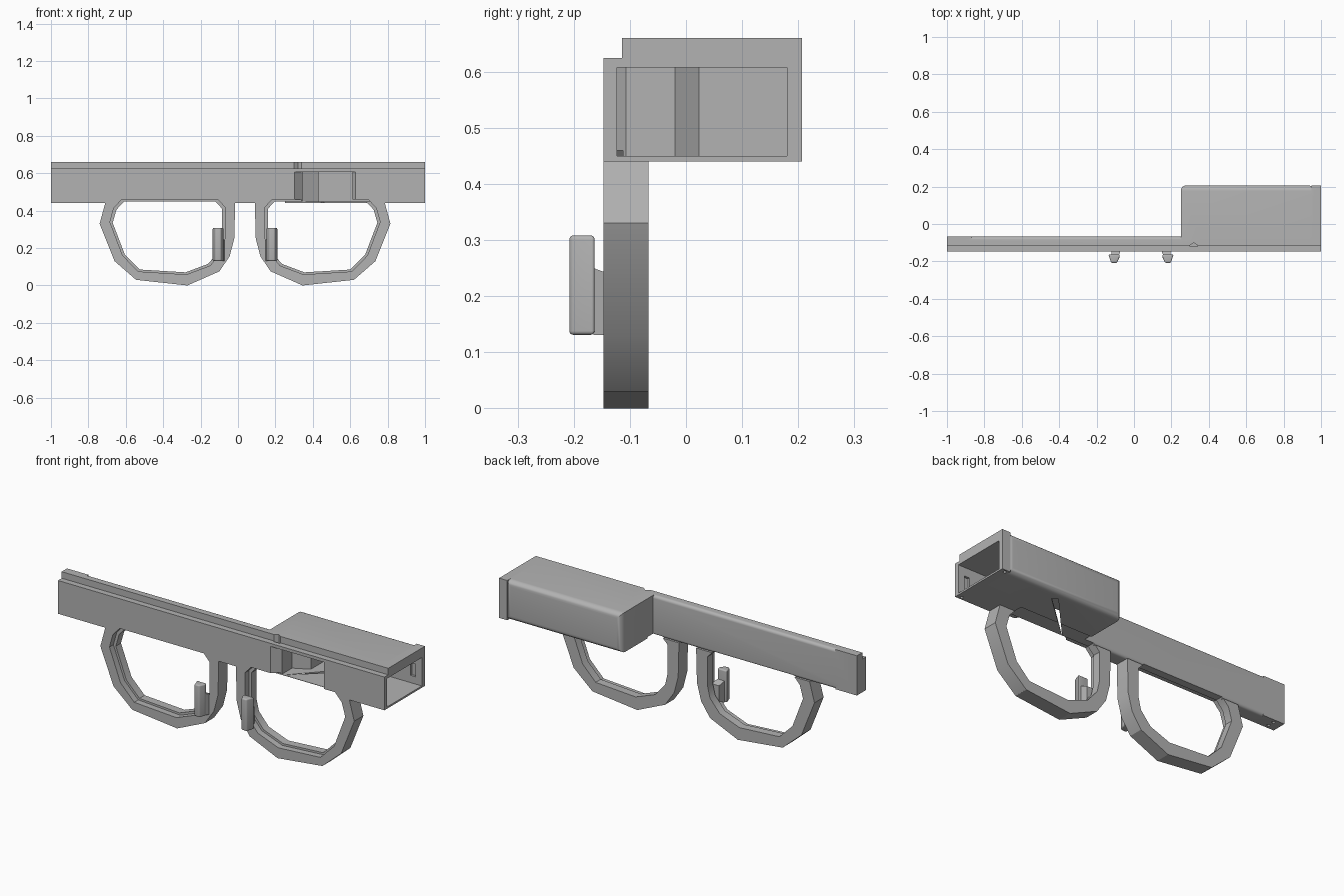
import bpy, bmesh, math

cube = bpy.data.objects.get("Cube")
if cube:
    bpy.data.objects.remove(cube, do_unlink=True)

grey = bpy.data.materials.new("plain grey")
grey.use_nodes = True
GREY = (0.45, 0.45, 0.45, 1)
grey.diffuse_color = GREY
grey.node_tree.nodes["Principled BSDF"].inputs["Base Color"].default_value = GREY

FRONT, BACK = -0.147, -0.067      # bar thickness
LOW, TOP = 0.44, 0.66             # bar height
DEEP = 0.207                      # back of housing


def prism(name, pts, axis, lo, hi, bevel=0, pick=None):
    """Extrude an outline along y or z, optionally rounding the picked edges."""
    bm = bmesh.new()
    place = (lambda p, h: (p[0], h, p[1])) if axis == "y" else (lambda p, h: (p[0], p[1], h))
    ring_a = [bm.verts.new(place(p, lo)) for p in pts]
    ring_b = [bm.verts.new(place(p, hi)) for p in pts]
    bm.faces.new(ring_a)
    bm.faces.new(ring_b)
    n = len(pts)
    for i in range(n):
        j = (i + 1) % n
        bm.faces.new((ring_a[i], ring_a[j], ring_b[j], ring_b[i]))
    bmesh.ops.recalc_face_normals(bm, faces=bm.faces)
    if bevel:
        edges = [e for e in bm.edges if pick is None or all(pick(v.co) for v in e.verts)]
        bmesh.ops.bevel(bm, geom=edges, offset=bevel, segments=5, profile=0.5, affect="EDGES")
    mesh = bpy.data.meshes.new(name)
    bm.to_mesh(mesh)
    bm.free()
    mesh.materials.append(grey)
    ob = bpy.data.objects.new(name, mesh)
    bpy.context.collection.objects.link(ob)
    return ob


def box(name, x, y, z, bevel=0, pick=None):
    corners = [(x[0], y[0]), (x[1], y[0]), (x[1], y[1]), (x[0], y[1])]
    return prism(name, corners, "z", *z, bevel, pick)


def combine(target, tool, operation="DIFFERENCE"):
    mod = target.modifiers.new("combine", "BOOLEAN")
    mod.operation = operation
    mod.solver = "EXACT"
    mod.object = tool
    bpy.context.view_layer.objects.active = target
    bpy.ops.object.modifier_apply(modifier=mod.name)
    bpy.data.objects.remove(tool, do_unlink=True)


def finish(ob, angle=30):
    bpy.ops.object.select_all(action="DESELECT")
    ob.select_set(True)
    bpy.context.view_layer.objects.active = ob
    bpy.ops.object.shade_smooth_by_angle(angle=math.radians(angle))


# Long bar with rounded back edges, housing, and square end flanges
body = box("main_body", (-0.99, 0.99), (FRONT, BACK), (LOW, TOP),
           0.016, lambda c: c.y > BACK - 0.001)
combine(body, box("housing", (0.25, 0.96), (-0.13, DEEP), (LOW, TOP),
                  0.03, lambda c: c.y > DEEP - 0.001), "UNION")
combine(body, box("end_flange", (0.95, 1), (FRONT, DEEP), (LOW, TOP)), "UNION")
combine(body, box("end_flange", (-1, -0.87), (FRONT, BACK), (LOW, TOP)), "UNION")

# Ledge along the front top edge with a small V notch
combine(body, box("ledge_cut", (-1.1, 1.1), (-0.2, -0.114), (0.624, 0.7)))
combine(body, prism("notch_cut", [(0.3, -0.12), (0.34, -0.12), (0.34, -0.114), (0.32, -0.1),
                                  (0.3, -0.114)], "z", 0.61, 0.7))

# Hollow housing, open at the end, with a front window and a slit in the floor
combine(body, prism("hollow_cut", [(0.345, -0.123), (1.1, -0.123), (1.1, 0.18), (0.43, 0.18),
                                   (0.43, 0.023), (0.345, -0.02)], "z", 0.45, 0.607))
combine(body, prism("window_cut", [(0.297, -0.152), (0.345, -0.107), (0.6, -0.107),
                                   (0.633, -0.152)], "z", 0.45, 0.607))
combine(body, prism("slit_cut", [(0.35, -0.12), (0.635, 0.14), (0.605, 0.155)], "z", 0.42, 0.46))
for y in (-0.135, 0.165):
    combine(body, box("catch_recess", (0.93, 0.96), (y, y + 0.027), (0.49, 0.56)))

# Small screw holes beneath both ends
for x, y in ((-0.95, -0.125), (-0.95, -0.088), (0.97, -0.132), (0.97, 0.19)):
    circle = [(x + 0.009 * math.cos(i * math.pi / 6), y + 0.009 * math.sin(i * math.pi / 6))
              for i in range(12)]
    combine(body, prism("screw_hole", circle, "z", 0.42, 0.47))

# Loop grips: outer outline and finger opening, with a wider step at the front
OUTER = [(-0.71, LOW), (-0.74, 0.33), (-0.66, 0.13), (-0.545, 0.03), (-0.27, 0),
         (-0.1, 0.075), (-0.045, 0.155), (-0.02, 0.25), (-0.015, LOW)]
INNER = [(-0.61, 0.448), (-0.65, 0.405), (-0.67, 0.335), (-0.605, 0.165), (-0.525, 0.085),
         (-0.28, 0.07), (-0.16, 0.115), (-0.1, 0.185), (-0.085, 0.25), (-0.085, 0.41),
         (-0.12, 0.448)]
STEP = [(-0.375 + (x + 0.375) * 1.05, 0.26 + (z - 0.26) * 1.06) for x, z in INNER]
HOOK = [(-0.137, -0.163), (-0.077, -0.163), (-0.077, -0.178), (-0.092, -0.208), (-0.122, -0.208)]

for side, flip in (("right", False), ("left", True)):
    def mir(pts):
        return [(0.075 - x, v) for x, v in pts] if flip else pts

    grip = prism(side + "_loop_grip", mir(OUTER), "y", FRONT, BACK)
    for target in (grip, body):
        combine(target, prism("opening_cut", mir(INNER), "y", -0.2, -0.02))
        combine(target, prism("step_cut", mir(STEP), "y", -0.2, -0.112))
    finish(grip)

    # Upright hook held off the grip by a sloped stem
    finish(prism(side + "_hook", mir(HOOK), "z", 0.131, 0.308, 0.007), 50)
    stem = prism(side + "_hook_stem", mir([(-0.122, -0.165), (-0.08, -0.165), (-0.065, -0.125),
                                           (-0.115, -0.125)]), "z", 0.131, 0.25)
    for v in stem.data.vertices:
        if v.co.z > 0.2 and v.co.y > -0.15:
            v.co.z = 0.235

finish(body)
